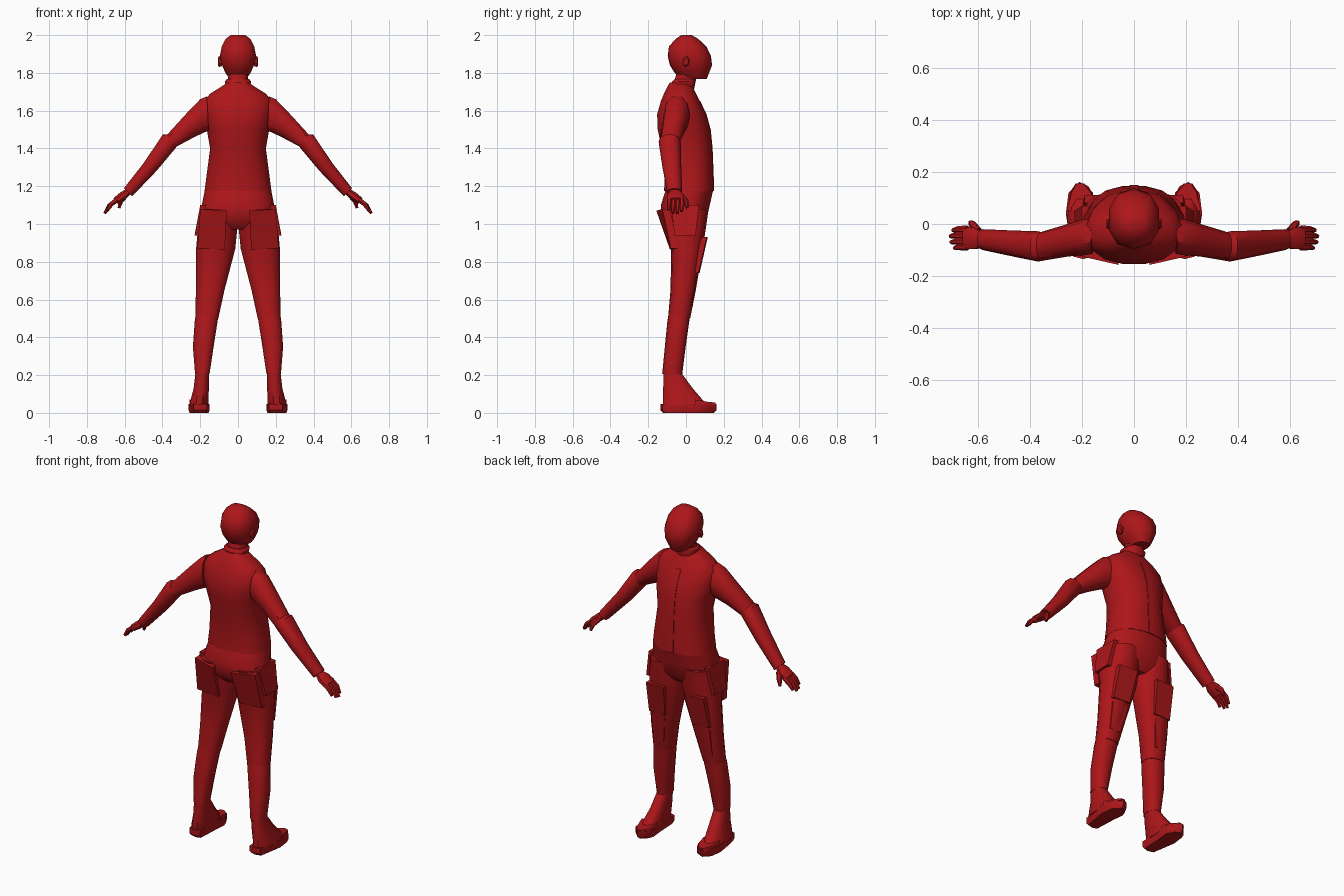
import bpy, bmesh, math
from mathutils import Vector as V

red = bpy.data.materials.new("dark_red")
red.diffuse_color = (0.42, 0.008, 0.01, 1)


def loft(name, loops, mirror=False, angle=42):
    """Skin closed loops of points, cap both ends, optionally mirror in x."""
    bm = bmesh.new()
    rows = [[bm.verts.new(p) for p in lp] for lp in loops]
    n = len(rows[0])
    for a, b in zip(rows, rows[1:]):
        for i in range(n):
            j = (i + 1) % n
            bm.faces.new((a[i], a[j], b[j], b[i]))
    bm.faces.new(rows[0][::-1])
    bm.faces.new(rows[-1])
    bmesh.ops.recalc_face_normals(bm, faces=bm.faces)
    me = bpy.data.meshes.new(name)
    bm.to_mesh(me)
    bm.free()
    ob = bpy.data.objects.new(name, me)
    bpy.context.collection.objects.link(ob)
    me.materials.append(red)
    bpy.ops.object.select_all(action='DESELECT')
    ob.select_set(True)
    bpy.context.view_layer.objects.active = ob
    bpy.ops.object.shade_smooth_by_angle(angle=math.radians(angle))
    if mirror:
        ob.modifiers.new("mirror", 'MIRROR').use_mirror_merge = False
    return ob


def oval(c, a, b, n, p=1.0):
    """Ellipse loop around c with half axes a and b; p < 1 makes it boxier."""
    f = lambda t: math.copysign(abs(t) ** p, t)
    ang = [2 * math.pi * (i + 0.5) / n for i in range(n)]
    return [V(c) + V(a) * f(math.cos(t)) + V(b) * f(math.sin(t)) for t in ang]


def level(z, x0, x1, y0, y1, n=14, p=0.85):
    return oval(((x0 + x1) / 2, (y0 + y1) / 2, z), ((x1 - x0) / 2, 0, 0), (0, (y1 - y0) / 2, 0), n, p)


def sleeve_ring(xt, zt, xb, zb, y0, y1, n=10):
    return oval(((xt + xb) / 2, (y0 + y1) / 2, (zt + zb) / 2),
                ((xt - xb) / 2, 0, (zt - zb) / 2), (0, (y1 - y0) / 2, 0), n, 0.9)


def tube(name, pts, radii, n=6):
    """Tapered finger-like tube along points."""
    pts = [V(p) for p in pts]
    loops = []
    for i, p in enumerate(pts):
        d = pts[min(i + 1, len(pts) - 1)] - pts[max(i - 1, 0)]
        u = d.cross(V((0, 1, 0.2))).normalized()
        w = d.cross(u).normalized()
        loops.append(oval(p, u * radii[i], w * radii[i], n))
    return loft(name, loops, True)


def patch(name, corners, normal):
    """Flat sewn-on panel from four corners, thickened along a direction."""
    d = V(normal)
    loft(name, [[V(c) - d for c in corners], [V(c) for c in corners]], True, 30)


# jacket: z, half width, back, front
jacket = [(1.175, .18, -.118, .148), (1.25, .17, -.115, .146), (1.40, .15, -.132, .14),
          (1.50, .168, -.152, .13), (1.58, .185, -.155, .108), (1.65, .185, -.135, .075),
          (1.69, .15, -.118, .055), (1.73, .085, -.098, .035), (1.75, .055, -.085, .02)]
loft("jacket", [level(z, -w, w, b, f, 16) for z, w, b, f in jacket])
loft("jacket_placket", [[(-.018, f - .03, z), (.018, f - .03, z), (.018, f + .001, z), (-.018, f + .001, z)]
                        for z, w, b, f in jacket[:6]])
loft("collar", [level(1.72, -.065, .065, -.085, .045, 12), level(1.755, -.072, .072, -.075, .05, 12),
                level(1.768, -.06, .06, -.062, .045, 12)])
loft("neck", [level(1.70, -.055, .055, -.075, .04, 10), level(1.80, -.055, .055, -.05, .06, 10)])

# head
loft("head", [level(z, -w, w, b, f, 10) for z, w, b, f in [
    (1.768, .045, -.025, .11), (1.80, .07, -.06, .122), (1.84, .088, -.085, .138),
    (1.89, .1, -.097, .132), (1.94, .09, -.09, .108), (1.98, .068, -.055, .065), (2.0, .04, -.025, .03)]])
loft("ear", [oval((x, 0, 1.86), (0, r, -r * .3), (0, r * .4, r * 1.6), 6)
             for x, r in [(.085, .015), (.1, .018), (.106, .013)]], True)

# arms
loft("upper_sleeve", [sleeve_ring(*r) for r in [
    (.165, 1.68, .155, 1.49, -.115, .02), (.2, 1.665, .185, 1.478, -.12, .02),
    (.27, 1.592, .24, 1.452, -.125, 0), (.385, 1.465, .325, 1.408, -.142, -.03)]], True)
loft("forearm_sleeve", [sleeve_ring(*r) for r in [
    (.37, 1.475, .32, 1.415, -.138, -.035), (.40, 1.475, .332, 1.396, -.145, -.028),
    (.5, 1.325, .43, 1.28, -.125, -.025), (.605, 1.19, .56, 1.145, -.1, -.02)]], True)

# hands
loft("palm", [sleeve_ring(*r, 8) for r in [
    (.595, 1.185, .57, 1.155, -.085, -.03), (.625, 1.168, .595, 1.13, -.1, -.01),
    (.66, 1.138, .635, 1.105, -.1, -.01)]], True)
for i, (y, s) in enumerate([(-.02, .85), (-.043, 1), (-.066, .95), (-.088, .75)]):
    tube(f"finger_{i + 1}", [(.64, y, 1.128), (.64 + .04 * s, y, 1.128 - .03 * s),
                             (.64 + .066 * s, y - .004, 1.128 - .072 * s)], [.014, .013, .008])
tube("thumb", [(.6, -.03, 1.15), (.622, .0, 1.12), (.63, .006, 1.085)], [.018, .015, .008])

# trousers
loft("trouser_top", [level(z, -w, w, b, f, 16) for z, w, b, f in [
    (1.18, .178, -.11, .146), (1.10, .195, -.135, .128), (1.02, .2, -.13, .11), (.97, .12, -.08, .07)]])
loft("trouser_leg", [level(*r) for r in [
    (1.08, .01, .198, -.13, .12), (.97, .002, .215, -.11, .104), (.87, .012, .224, -.078, .088),
    (.65, .07, .225, -.082, .052), (.5, .103, .226, -.095, .022)]], True)
loft("lower_leg", [level(*r) for r in [
    (.56, .1, .218, -.085, .025), (.49, .106, .23, -.098, .018), (.35, .128, .24, -.112, -.002),
    (.205, .15, .228, -.126, -.02)]], True)
patch("back_pocket", [(.06, -.157, 1.07), (.2, -.125, 1.08), (.215, -.08, .87), (.07, -.085, .865)], (0, -.04, 0))
patch("hip_pocket", [(.2, -.08, 1.1), (.2, .07, 1.1), (.23, .05, .94), (.228, -.06, .94)], (.03, 0, 0))
patch("thigh_pocket", [(.07, .115, .93), (.19, .11, .93), (.2, .066, .74), (.09, .072, .74)], (0, .03, 0))
patch("knee_pad", [(.1, .06, .72), (.195, .055, .72), (.195, .03, .56), (.125, .035, .56)], (0, .025, 0))

# shoes
sole = [(.165, -.125), (.195, -.135), (.235, -.125), (.25, -.04), (.262, .04), (.252, .12),
        (.21, .162), (.175, .145), (.15, .1), (.158, .02)]
cx, cy = .205, .01


def outline(z, s):
    return [(cx + (x - cx) * s, cy + (y - cy) * s, z) for x, y in sole]


loft("shoe_sole", [outline(0, .9), outline(.015, 1), outline(.048, 1)], True)
loft("toe_cap", [[(.155, .05, .04), (.258, .05, .04), (.258, .05, .07), (.155, .05, .07)],
                 [(.158, .12, .04), (.248, .12, .04), (.24, .12, .058), (.165, .12, .058)],
                 [(.19, .155, .04), (.225, .155, .04), (.22, .155, .055), (.195, .155, .055)]], True)
loft("shoe_upper", [level(*r, 12) for r in [
    (.04, .155, .258, -.125, .125), (.07, .155, .252, -.125, .09), (.13, .153, .236, -.123, .038),
    (.215, .152, .226, -.12, -.026)]], True)
